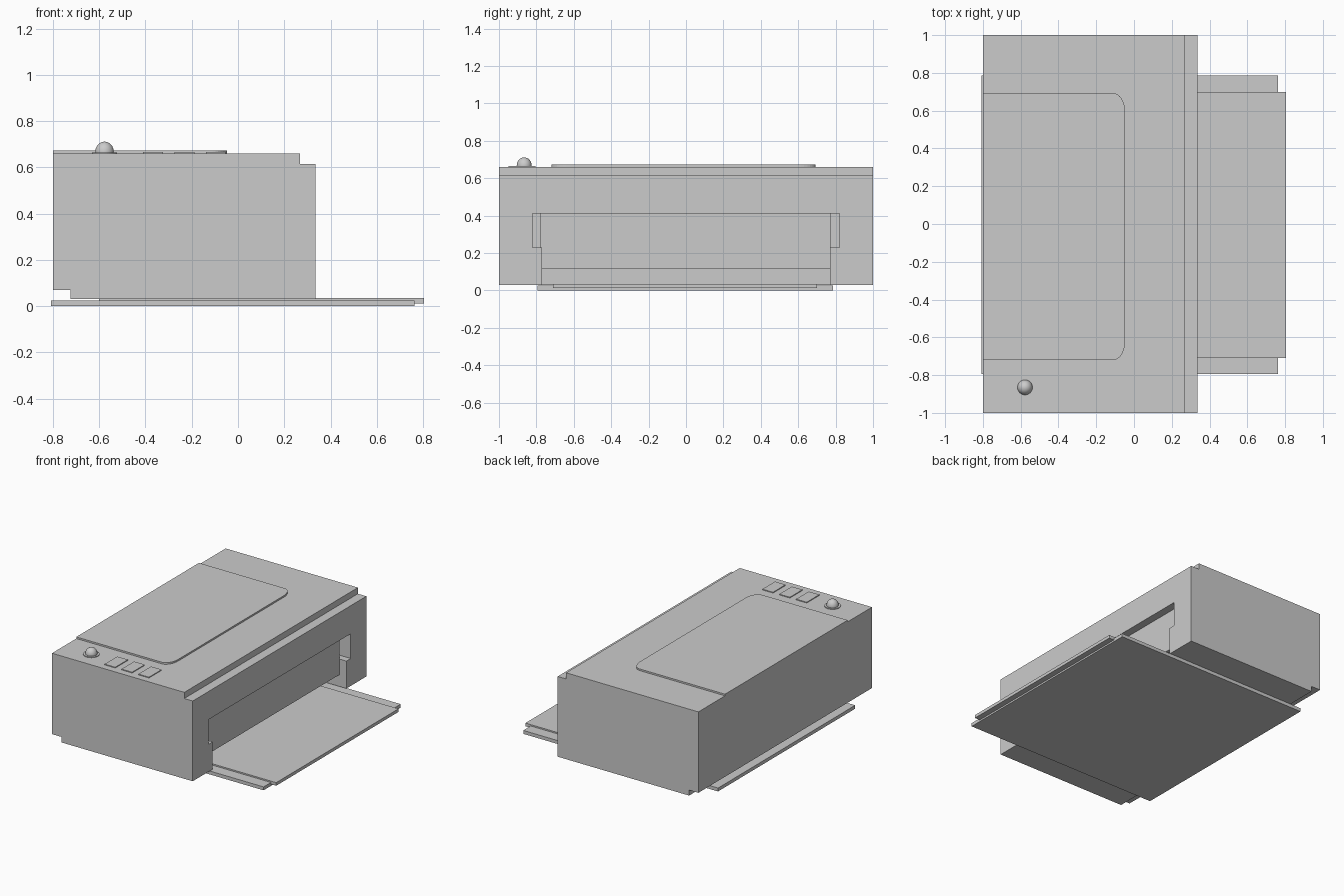
import bpy, bmesh
from math import sin, cos, pi
from mathutils import Vector

if "Cube" in bpy.data.objects:
    bpy.data.objects.remove(bpy.data.objects["Cube"])


def prism(name, points, offset):
    """Extrude a flat polygon of 3D points along an offset vector."""
    bm = bmesh.new()
    face = bm.faces.new([bm.verts.new(p) for p in points])
    res = bmesh.ops.extrude_face_region(bm, geom=[face])
    verts = [v for v in res["geom"] if isinstance(v, bmesh.types.BMVert)]
    bmesh.ops.translate(bm, vec=Vector(offset), verts=verts)
    bmesh.ops.recalc_face_normals(bm, faces=bm.faces)
    mesh = bpy.data.meshes.new(name)
    bm.to_mesh(mesh)
    bm.free()
    obj = bpy.data.objects.new(name, mesh)
    bpy.context.collection.objects.link(obj)
    return obj


def box(name, x0, x1, y0, y1, z0, z1):
    pts = [(x0, y0, z0), (x1, y0, z0), (x1, y1, z0), (x0, y1, z0)]
    return prism(name, pts, (0, 0, z1 - z0))


# Housing: stepped side profile run along the full width
profile = [(-0.80, 0.07), (-0.725, 0.07), (-0.725, 0.03), (0.335, 0.03),
           (0.335, 0.615), (0.267, 0.615), (0.267, 0.66), (-0.80, 0.66)]
housing = prism("housing", [(x, -1, z) for x, z in profile], (0, 2, 0))

# Paper cavity: wider at the top for the flap hinges, open below
half = [(0.77, -0.05), (0.77, 0.23), (0.82, 0.23), (0.82, 0.41)]
outline = half + [(-y, z) for y, z in reversed(half)]
cutter = prism("cavity_cutter", [(-0.70, y, z) for y, z in outline], (1.2, 0, 0))
cutter.hide_render = True
cut = housing.modifiers.new("cavity", "BOOLEAN")
cut.operation = "DIFFERENCE"
cut.solver = "EXACT"
cut.object = cutter
bpy.context.view_layer.objects.active = housing
bpy.ops.object.modifier_apply(modifier=cut.name)
bpy.data.objects.remove(cutter)

# Flap set back in the opening, with a paper gap beneath
box("output_flap", 0.255, 0.278, -0.78, 0.775, 0.115, 0.41)

# Two stacked paper trays
box("lower_tray", -0.808, 0.763, -0.795, 0.785, 0.0, 0.025)
box("upper_tray", -0.60, 0.805, -0.71, 0.70, 0.012, 0.035)

# Scanner lid with two rounded corners
lid = [(-0.80, 0.693), (-0.80, -0.72)]
for cy, start in ((-0.62, -pi / 2), (0.593, 0)):
    for i in range(9):
        a = start + i * pi / 16
        lid.append((-0.11 + 0.063 * cos(a), cy + 0.10 * sin(a)))
prism("scanner_lid", [(x, y, 0.655) for x, y in lid], (0, 0, 0.017))

# Control buttons
for i in range(3):
    x = -0.41 + i * 0.136
    box(f"button_{i + 1}", x, x + 0.085, -0.95, -0.805, 0.655, 0.666)

# Round knob on a thin disc
ring = [(-0.577 + 0.054 * cos(i * pi / 16), -0.865 + 0.054 * sin(i * pi / 16), 0.655)
        for i in range(32)]
prism("knob_base", ring, (0, 0, 0.01))
bpy.ops.mesh.primitive_uv_sphere_add(segments=32, ring_count=16, radius=0.04,
                                     location=(-0.577, -0.865, 0.667))
knob = bpy.context.object
knob.name = "knob"
knob.scale.z = 1.1
bpy.ops.object.shade_smooth_by_angle()
